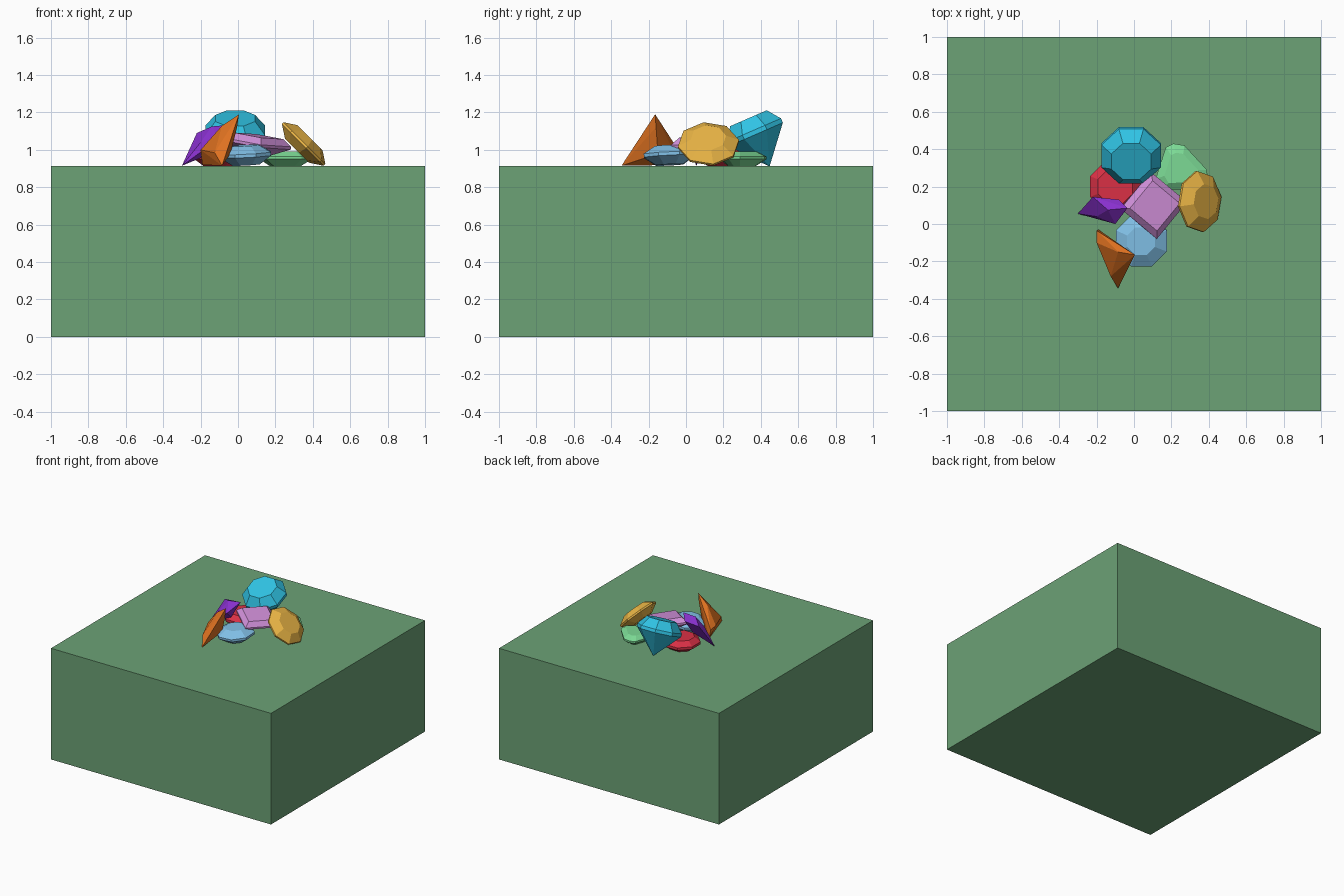
import bpy, bmesh, math
from mathutils import Vector

def finish(name, bm, color):
    # Wrap points in a faceted solid with merged flat facets
    res = bmesh.ops.convex_hull(bm, input=bm.verts[:])
    junk = [g for g in res["geom_interior"] + res["geom_unused"]
            if isinstance(g, bmesh.types.BMVert)]
    if junk:
        bmesh.ops.delete(bm, geom=list(set(junk)), context='VERTS')
    bmesh.ops.dissolve_limit(bm, angle_limit=0.03, verts=bm.verts[:], edges=bm.edges[:])
    bmesh.ops.recalc_face_normals(bm, faces=bm.faces[:])
    me = bpy.data.meshes.new(name)
    bm.to_mesh(me)
    bm.free()
    ob = bpy.data.objects.new(name, me)
    bpy.context.collection.objects.link(ob)
    mat = bpy.data.materials.new(name + "_color")
    mat.diffuse_color = (*color, 1)
    me.materials.append(mat)

def stone(name, color, points):
    bm = bmesh.new()
    for p in points:
        bm.verts.new(p)
    finish(name, bm, color)

def cut_gem(name, color, centre, axis, rings, sides, turn=0.5):
    # rings: (x radius, y radius, height along the axis)
    n = Vector(axis).normalized()
    q = Vector((0, 0, 1)).rotation_difference(n)
    pts = []
    for rx, ry, h in rings:
        for i in range(sides if rx > 0 else 1):
            a = math.tau * (i + turn) / sides
            pts.append(Vector(centre) + q @ Vector((rx * math.cos(a), ry * math.sin(a), h)))
    stone(name, color, pts)

# Square block
stone("base_block", (0.15, 0.36, 0.18),
      [(x, y, z) for x in (-1, 1) for y in (-1, 1) for z in (0, 0.913)])

# Large round gem leaning on its point
cut_gem("cyan_round_gem", (0.03, 0.55, 0.78), (-0.015, 0.372, 1.082), (0, -0.4, 0.92),
        [(0.115, 0.115, 0.095), (0.172, 0.172, 0.025), (0.172, 0.172, 0), (0, 0, -0.187)], 8)

# Flat gems lying on the block
cut_gem("red_gem", (0.7, 0.03, 0.06), (-0.1, 0.2, 0.96), (0, 0, 1),
        [(0.1, 0.1, 0.045), (0.145, 0.145, 0.01), (0.145, 0.145, -0.01), (0.09, 0.09, -0.047)], 8)
cut_gem("light_blue_gem", (0.22, 0.53, 0.8), (0.04, -0.09, 0.975), (-0.05, -0.05, 1),
        [(0.08, 0.08, 0.048), (0.147, 0.147, 0.008), (0.147, 0.147, -0.01), (0.08, 0.08, -0.055)], 8)
green_outline = [(0.17, 0.41), (0.21, 0.43), (0.27, 0.42), (0.39, 0.29),
                 (0.395, 0.23), (0.34, 0.19), (0.15, 0.18), (0.115, 0.24)]
stone("green_gem", (0.2, 0.7, 0.3),
      [(0.25 + (x - 0.25) * s, 0.29 + (y - 0.29) * s, z)
       for s, z in ((0.65, 0.99), (1, 0.965), (1, 0.95), (0.6, 0.914)) for x, y in green_outline])

# Square gem resting over the flat ones
cut_gem("pink_square_gem", (0.64, 0.28, 0.7), (0.105, 0.1, 1.03), (0.14, -0.06, 1),
        [(0.135, 0.135, 0.045), (0.18, 0.18, 0.01), (0.18, 0.18, -0.005), (0, 0, -0.085)], 4, 0.06)

# Gold gem leaning at an angle
cut_gem("gold_gem", (0.82, 0.46, 0.06), (0.35, 0.12, 1.03), (1, 0, 1),
        [(0.095, 0.095, 0.05), (0.16, 0.165, 0.008), (0.16, 0.165, -0.005), (0.09, 0.09, -0.05)], 8, 0.2)

# Triangular gem standing on edge
stone("orange_triangle_gem", (0.75, 0.17, 0.015),
      [(0.005, -0.165, 1.19), (-0.005, -0.16, 1.12), (-0.085, -0.345, 0.915), (-0.19, -0.03, 0.92),
       (-0.2, -0.035, 0.99), (-0.2, -0.1, 1.0), (-0.125, -0.28, 0.985), (-0.085, -0.15, 1.13),
       (-0.04, -0.15, 0.98)])

# Pointed purple gem
stone("purple_pointed_gem", (0.25, 0.03, 0.62),
      [(-0.3, 0.055, 0.915), (-0.22, 0.145, 1.09), (-0.035, 0.085, 1.135), (-0.1, 0, 1.06),
       (-0.14, 0.075, 1.125), (-0.2, 0.04, 1.04), (-0.12, 0.08, 0.99), (-0.08, 0.13, 1.09)])
